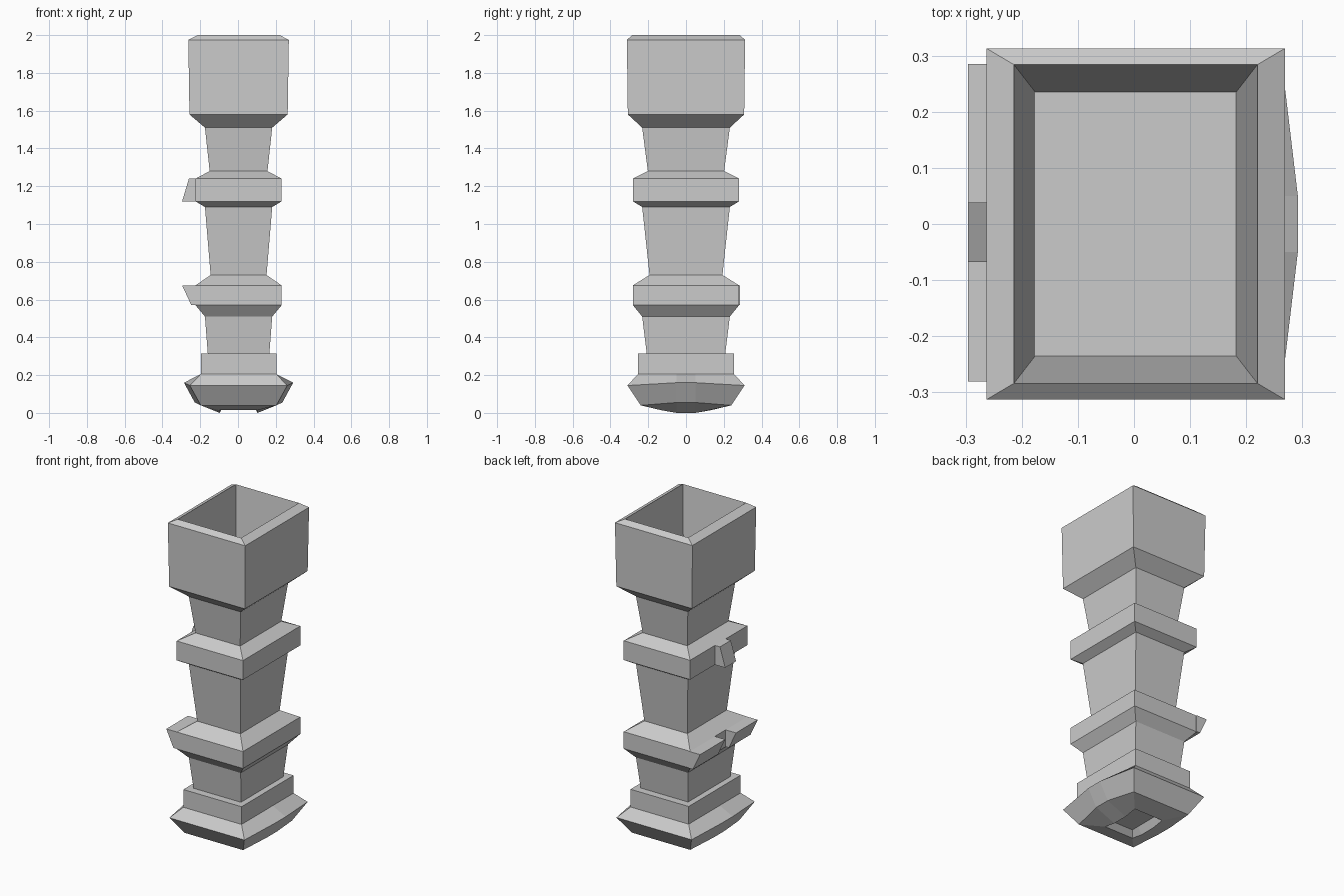
import bpy
import bmesh

if "Cube" in bpy.data.objects:
    bpy.data.objects.remove(bpy.data.objects["Cube"])

CX = 0.003  # the body sits a hair right of the overall centre


def loft(name, rings, cap_start=False, cap_end=False):
    """Skin a stack of equal-sized point rings into one flat-shaded object."""
    bm = bmesh.new()
    loops = [[bm.verts.new(p) for p in ring] for ring in rings]
    n = len(loops[0])
    for a, b in zip(loops, loops[1:]):
        for i in range(n):
            j = (i + 1) % n
            bm.faces.new((a[i], a[j], b[j], b[i]))
    if cap_start:
        bm.faces.new(loops[0][::-1])
    if cap_end:
        bm.faces.new(loops[-1])
    if cap_start and cap_end:
        bmesh.ops.recalc_face_normals(bm, faces=bm.faces)
    mesh = bpy.data.meshes.new(name)
    bm.to_mesh(mesh)
    bm.free()
    obj = bpy.data.objects.new(name, mesh)
    bpy.context.collection.objects.link(obj)
    return obj


def rect(hx, hy, z):
    """Rectangular cross-section, counter-clockwise."""
    return [(CX - hx, -hy, z), (CX + hx, -hy, z), (CX + hx, hy, z), (CX - hx, hy, z)]


def bowed(hx, hy, z, mid_x, mid_z, mid_y=0.05):
    """Rectangle whose left and right sides bow out to a short middle edge."""
    half = [(hx, -hy, z), (mid_x, -mid_y, mid_z), (mid_x, mid_y, mid_z), (hx, hy, z)]
    return [(CX + x, y, h) for x, y, h in half] + [(CX - x, -y, h) for x, y, h in half]


def tab(name, y0, y1, section):
    """Extrude an x-z section along y."""
    return loft(name, [[(x, y, z) for x, z in section] for y in (y0, y1)], True, True)


# Grip: tapered segments, two raised bands and the lower collar
loft("grip", [rect(*r) for r in (
    (0.200, 0.255, 0.205), (0.200, 0.255, 0.315), (0.163, 0.208, 0.315),
    (0.178, 0.232, 0.51),
    (0.228, 0.281, 0.57), (0.228, 0.281, 0.675), (0.148, 0.193, 0.73),
    (0.178, 0.232, 1.09),
    (0.228, 0.281, 1.12), (0.228, 0.281, 1.24), (0.153, 0.202, 1.28),
    (0.178, 0.232, 1.51))])

# Socket: outer wall, bevelled rim, tapering cavity and its floor
loft("socket", [rect(*r) for r in (
    (0.178, 0.232, 1.51), (0.260, 0.308, 1.58), (0.266, 0.313, 1.975),
    (0.217, 0.284, 2.0), (0.179, 0.235, 1.515))], cap_end=True)

# Pommel: flared, bowed sides with a recess underneath
loft("pommel", [bowed(*r) for r in (
    (0.075, 0.100, 0.045, 0.075, 0.045),
    (0.100, 0.130, 0.014, 0.100, 0.0),
    (0.200, 0.240, 0.040, 0.232, 0.055),
    (0.258, 0.310, 0.145, 0.289, 0.160),
    (0.200, 0.255, 0.205, 0.200, 0.205))], cap_start=True)

# Upper catch: small wedge on the left of the upper band
tab("upper_catch", -0.068, 0.038,
    [(-0.22, 1.24), (-0.26, 1.24), (-0.296, 1.12), (-0.22, 1.12)])

# Lower ledge: two wedges leaving a notch below the catch
for label, y0, y1 in (("front", -0.281, -0.068), ("back", 0.038, 0.285)):
    tab("lower_ledge_" + label, y0, y1,
        [(-0.22, 0.675), (-0.296, 0.675), (-0.247, 0.57), (-0.22, 0.57)])
